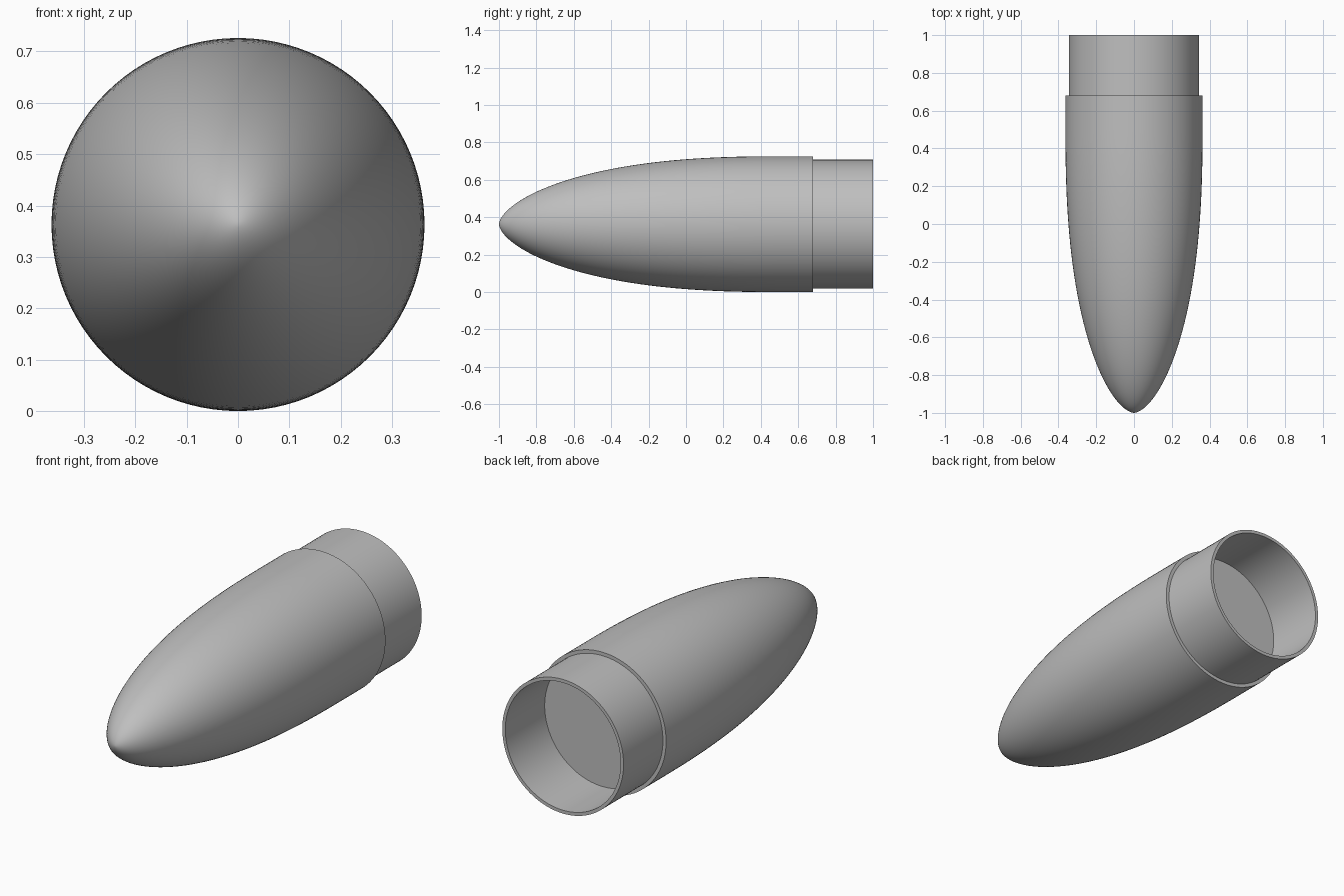
import bpy, bmesh, math
from mathutils import Matrix, Vector

cube = bpy.data.objects.get("Cube")
if cube:
    bpy.data.objects.remove(cube, do_unlink=True)

RADIUS = 0.363        # widest radius of the nose
TIP, STEP, BACK = -1.0, 0.68, 1.0
SEGMENTS = 96

grey = bpy.data.materials.new("plain grey")
grey.use_nodes = True
colour = (0.52, 0.52, 0.52, 1)
grey.diffuse_color = colour
grey.node_tree.nodes["Principled BSDF"].inputs["Base Color"].default_value = colour


def lathe(name, profile, closed=False):
    """Revolve (y, radius) points around the lengthwise axis."""
    bm = bmesh.new()
    verts = [bm.verts.new((r, y, 0)) for y, r in profile]
    edges = [bm.edges.new(pair) for pair in zip(verts, verts[1:])]
    if closed:
        edges.append(bm.edges.new((verts[-1], verts[0])))
    bmesh.ops.spin(bm, geom=verts + edges, cent=(0, 0, 0), axis=(0, 1, 0),
                   angle=math.tau, steps=SEGMENTS, use_merge=True)
    bmesh.ops.remove_doubles(bm, verts=bm.verts, dist=1e-5)
    bmesh.ops.recalc_face_normals(bm, faces=bm.faces)
    bmesh.ops.transform(bm, matrix=Matrix.Translation(Vector((0, 0, RADIUS))),
                        verts=bm.verts)
    mesh = bpy.data.meshes.new(name)
    bm.to_mesh(mesh)
    bm.free()
    mesh.materials.append(grey)
    obj = bpy.data.objects.new(name, mesh)
    bpy.context.collection.objects.link(obj)
    bpy.ops.object.select_all(action="DESELECT")
    obj.select_set(True)
    bpy.context.view_layer.objects.active = obj
    bpy.ops.object.shade_smooth_by_angle(angle=math.radians(30))
    return obj


# Rounded nose: samples are packed towards the tip, then a straight run to the step
CURVE_LENGTH, STEPS = 1.5, 48
nose = []
for i in range(STEPS + 1):
    t = (i / STEPS) ** 2
    nose.append((TIP + CURVE_LENGTH * t, RADIUS * (1 - (1 - t) ** 2.4) ** 0.6))
nose += [(STEP, RADIUS), (STEP, 0)]     # flat bulkhead closes the back
lathe("nose_cone", nose)

# Open tube behind the step
OUTER, INNER = 0.345, 0.328
lathe("shoulder_tube", [(STEP, OUTER), (BACK, OUTER), (BACK, INNER), (STEP, INNER)],
      closed=True)
